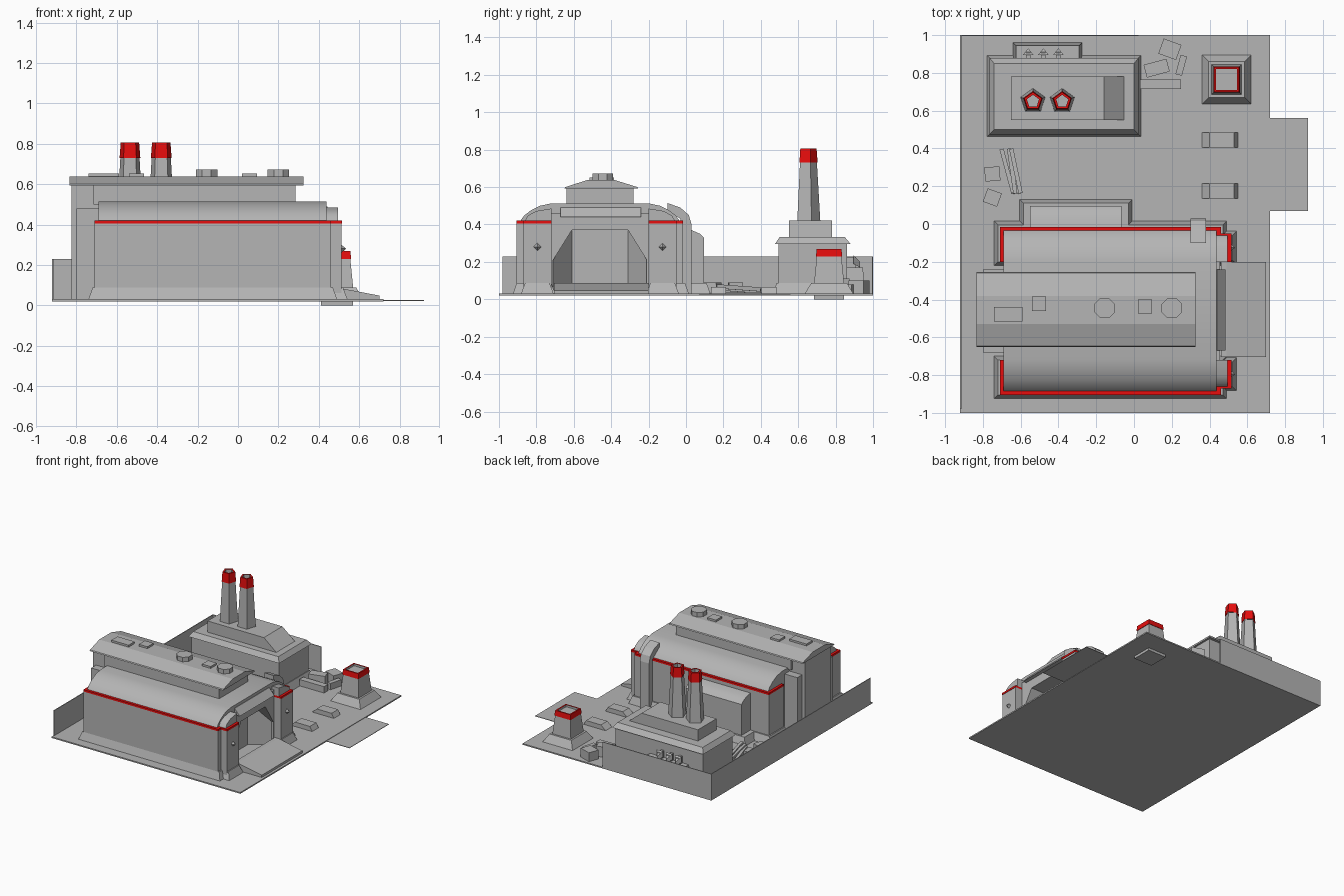
import bpy, bmesh, math
from mathutils import Matrix

if "Cube" in bpy.data.objects:
    bpy.data.objects.remove(bpy.data.objects["Cube"])


def material(name, rgb):
    m = bpy.data.materials.new(name)
    m.diffuse_color = (*rgb, 1)
    m.use_nodes = True
    m.node_tree.nodes["Principled BSDF"].inputs["Base Color"].default_value = m.diffuse_color
    return m


GREY = material("concrete grey", (0.46, 0.46, 0.46))
RED = material("warning red", (0.80, 0.004, 0.004))
G = 0.03      # ground height
MID = -0.46   # symmetry line of the hall


def finish(name, bm, mat=GREY, smooth=False):
    bmesh.ops.recalc_face_normals(bm, faces=bm.faces)
    me = bpy.data.meshes.new(name)
    bm.to_mesh(me)
    bm.free()
    ob = bpy.data.objects.new(name, me)
    me.materials.append(mat)
    bpy.context.collection.objects.link(ob)
    if smooth:
        bpy.ops.object.select_all(action='DESELECT')
        ob.select_set(True)
        bpy.context.view_layer.objects.active = ob
        bpy.ops.object.shade_smooth_by_angle(angle=math.radians(35))
    return ob


def loft(name, low, high, mat=GREY, smooth=False, caps=(True, True)):
    """Solid between two matching rings of points."""
    bm = bmesh.new()
    a = [bm.verts.new(p) for p in low]
    b = [bm.verts.new(p) for p in high]
    n = len(a)
    for i in range(n):
        bm.faces.new((a[i], a[(i + 1) % n], b[(i + 1) % n], b[i]))
    if caps[0]:
        bm.faces.new(a[::-1])
    if caps[1]:
        bm.faces.new(b)
    return finish(name, bm, mat, smooth)


def rect(x0, x1, y0, y1, z, grow=0):
    return [(x0 - grow, y0 - grow, z), (x1 + grow, y0 - grow, z),
            (x1 + grow, y1 + grow, z), (x0 - grow, y1 + grow, z)]


def block(name, x0, x1, y0, y1, z0, z1, flare=0, mat=GREY):
    return loft(name, rect(x0, x1, y0, y1, z0, flare), rect(x0, x1, y0, y1, z1), mat)


def along_x(name, profile, x0, x1, smooth=False):
    return loft(name, [(x0, y, z) for y, z in profile],
                [(x1, y, z) for y, z in profile], GREY, smooth)


def mirrored(y0, y1):
    """The y range and its reflection across the hall's middle."""
    return ((y0, y1), (2 * MID - y1, 2 * MID - y0))


def tilted_box(name, x, y, sx, sy, h, deg, z=G, tip=0):
    bm = bmesh.new()
    mat = (Matrix.Translation((x, y, z + h / 2)) @ Matrix.Rotation(math.radians(deg), 4, 'Z')
           @ Matrix.Rotation(math.radians(tip), 4, 'Y') @ Matrix.Diagonal((sx, sy, h, 1)))
    bmesh.ops.create_cube(bm, size=1, matrix=mat)
    return finish(name, bm)


def ring(x, y, z, r, n, turn=math.pi / 2):
    return [(x + r * math.cos(turn + i * math.tau / n),
             y + r * math.sin(turn + i * math.tau / n), z) for i in range(n)]


# Ground, side tab and perimeter walls
block("ground", -0.92, 0.72, -1, 1, 0.02, G)
block("ground_tab", 0.72, 0.92, 0.07, 0.56, 0.022, 0.026)
block("yard_slab", -0.57, -0.13, 0.13, 0.46, G, 0.035)
block("left_wall", -0.92, -0.914, -0.98, 1, G, 0.228)
block("back_wall", -0.92, 0.025, 0.994, 1, G, 0.228)

# Hall wings with stepped front pillars, red ledges and flared plinths
for y0, y1 in mirrored(-0.20, -0.015):
    block("wing", -0.71, 0.46, y0, y1, G, 0.405)
    block("wing_ledge", -0.71, 0.46, y0, y1, 0.405, 0.42, mat=RED)
    block("wing_plinth", -0.72, 0.47, y0, y1 + 0.01 if y1 > MID else y1, G, 0.088, 0.02)
for y0, y1 in mirrored(-0.20, -0.05):
    block("pillar", 0.46, 0.512, y0, y1, G, 0.405)
    block("pillar_ledge", 0.46, 0.515, y0, y1, 0.405, 0.42, mat=RED)
    block("pillar_plinth", 0.44, 0.52, y0 + 0.01, y1 - 0.01, G, 0.088, 0.022)
    # Diamond lamp on the pillar front
    yc = (y0 + y1) / 2
    bm = bmesh.new()
    tip = [bm.verts.new((0.535, yc, 0.28))]
    base = [bm.verts.new((0.51, yc + dy, 0.28 + dz))
            for dy, dz in ((0.022, 0), (0, 0.022), (-0.022, 0), (0, -0.022))]
    for i in range(4):
        bm.faces.new((base[i], base[(i + 1) % 4], tip[0]))
    finish("pillar_lamp", bm)

# Curved hall roof and its lower rounded front cowls
half = [(-0.035, 0.42), (-0.055, 0.448), (-0.09, 0.475), (-0.14, 0.5), (-0.20, 0.513)]
along_x("hall_roof", half + [(2 * MID - y, z) for y, z in half[::-1]], -0.69, 0.437, True)
cowl = [(-0.06, 0.42), (-0.075, 0.448), (-0.12, 0.472), (-0.20, 0.485)]
for s in (False, True):
    pts = cowl + [(-0.20, 0.42)]
    along_x("roof_cowl", [(2 * MID - y, z) if s else (y, z) for y, z in pts], 0.437, 0.495, True)

# Hall core and gateway arch
block("hall_core", -0.69, 0.30, -0.72, -0.20, G, 0.50)
arch = [(-0.20, G), (-0.20, 0.46), (-0.72, 0.46), (-0.72, G), (-0.71, G),
        (-0.71, 0.21), (-0.61, 0.37), (-0.31, 0.37), (-0.21, 0.21), (-0.21, G)]
along_x("gate_arch", arch, 0.30, 0.455)
loft("gate_lintel", rect(0.42, 0.485, -0.67, -0.24, 0.44), rect(0.42, 0.44, -0.67, -0.24, 0.49))
# Splayed inner jambs
for y0, y1 in ((-0.21, -0.31), (-0.71, -0.61)):
    tri = [(0.30, y0), (0.44, y0), (0.30, y1)]
    loft("gate_jamb", [(x, y, G) for x, y in tri],
         [(0.30, y0, 0.21), (0.44, y0, 0.21), (0.30, y1, 0.37)])
# Entrance ramp
ramp = [(0.46, 0.03), (0.70, 0.03), (0.70, 0.048), (0.49, 0.088), (0.46, 0.088)]
loft("entrance_ramp", [(x, -0.705, z) for x, z in ramp], [(x, -0.20, z) for x, z in ramp])

# Clerestory, rear block and raised roof cap
block("clerestory", -0.715, 0.285, -0.64, -0.28, 0.50, 0.592)
block("rear_block", -0.825, -0.635, -0.62, -0.30, G, 0.592)
block("rear_shoulder", -0.80, -0.64, -0.68, -0.24, G, 0.48)
cap = [(-0.65, 0.592), (-0.645, 0.60), (-0.53, 0.637), (-0.38, 0.637), (-0.26, 0.60), (-0.255, 0.592)]
along_x("roof_cap", cap, -0.835, 0.325)
for x0, x1, y0, y1 in ((-0.74, -0.59, -0.515, -0.44), (-0.54, -0.465, -0.46, -0.385),
                       (0.02, 0.095, -0.475, -0.40)):
    block("roof_hatch", x0, x1, y0, y1, 0.61, 0.652)
for x in (-0.155, 0.20):
    loft("roof_vent", ring(x, -0.445, 0.585, 0.058, 8, 0.39), ring(x, -0.445, 0.672, 0.058, 8, 0.39))

# Curved duct over the hall's rear edge
duct = [(0.03, G), (0.03, 0.40), (0.015, 0.45), (-0.03, 0.49), (-0.10, 0.515),
        (-0.10, 0.48), (-0.03, 0.43), (-0.015, G)]
along_x("roof_duct", duct, 0.30, 0.38)

# Annex with rounded roof
block("annex_plinth", -0.585, -0.03, -0.02, 0.11, G, 0.088, 0.02)
annex = [(-0.02, G), (0.095, G), (0.095, 0.33), (0.075, 0.35), (0.03, 0.37), (-0.02, 0.38)]
along_x("annex", annex, -0.55, -0.065, True)

# Power house with cornice and upper storey
block("power_house_plinth", -0.755, 0.015, 0.485, 0.87, G, 0.088, 0.022)
block("power_house", -0.75, 0.01, 0.495, 0.86, G, 0.30)
loft("power_house_cornice", rect(-0.765, 0.025, 0.475, 0.88, 0.295), rect(-0.74, 0.0, 0.50, 0.85, 0.332))
loft("upper_storey", rect(-0.65, -0.05, 0.55, 0.78, 0.33), rect(-0.65, -0.16, 0.55, 0.78, 0.42))

# Chimneys with open red tops
for x in (-0.535, -0.38):
    y = 0.65
    loft("chimney", ring(x, y, 0.42, 0.068, 5), ring(x, y, 0.73, 0.05, 5))
    loft("chimney_top", ring(x, y, 0.73, 0.054, 5), ring(x, y, 0.805, 0.048, 5), RED, caps=(False, False))
    loft("chimney_rim", ring(x, y, 0.805, 0.048, 5), ring(x, y, 0.805, 0.034, 5), RED, caps=(False, False))
    loft("chimney_flue", ring(x, y, 0.805, 0.034, 5), ring(x, y, 0.74, 0.034, 5), caps=(False, True))

# Pump box behind the power house, with bent pipes
block("pump_box", -0.625, -0.29, 0.86, 0.945, G, 0.17, 0.015)
for x in (-0.56, -0.48, -0.40):
    block("pipe", x - 0.012, x + 0.012, 0.86, 0.91, 0.16, 0.225)
    loft("pipe_head", [(x - 0.028, 0.895, 0.19), (x + 0.028, 0.895, 0.19), (x, 0.93, 0.17)],
         [(x - 0.028, 0.895, 0.235), (x + 0.028, 0.895, 0.235), (x, 0.93, 0.20)])

# Corner tower with flared foot and red open top
tx, ty = 0.49, 0.765


def sq(r, z):
    return rect(tx, tx, ty, ty, z, r)


loft("tower_footing", sq(0.08, 0.0), sq(0.08, G))
loft("tower_foot", sq(0.13, G), sq(0.095, 0.088))
loft("tower", sq(0.08, 0.088), sq(0.066, 0.23))
loft("tower_top", sq(0.07, 0.23), sq(0.066, 0.27), RED, caps=(True, False))
loft("tower_rim", sq(0.066, 0.27), sq(0.055, 0.27), RED, caps=(False, False))
loft("tower_well", sq(0.055, 0.27), sq(0.055, 0.255), caps=(False, True))

# Low mounds on the side yard
for y in (0.445, 0.175):
    loft("yard_mound", rect(0.36, 0.55, y - 0.04, y + 0.04, G), rect(0.40, 0.53, y - 0.04, y + 0.04, 0.065))

# Crates and loose beams
for x, y, sx, sy, h, deg in ((0.19, 0.925, 0.10, 0.085, 0.07, -20), (0.12, 0.825, 0.125, 0.07, 0.08, 15),
                             (0.25, 0.84, 0.035, 0.105, 0.05, -15), (-0.75, 0.265, 0.08, 0.075, 0.06, 5),
                             (-0.75, 0.14, 0.08, 0.075, 0.06, -20)):
    tilted_box("crate", x, y, sx, sy, h, deg)
tilted_box("fallen_girder", 0.14, 0.74, 0.215, 0.05, 0.05, 0)
for x, deg, z in ((-0.67, 105, G), (-0.645, 98, 0.04), (-0.625, 102, 0.05)):
    tilted_box("loose_beam", x, 0.28, 0.24, 0.022, 0.022, deg, z, 4)
